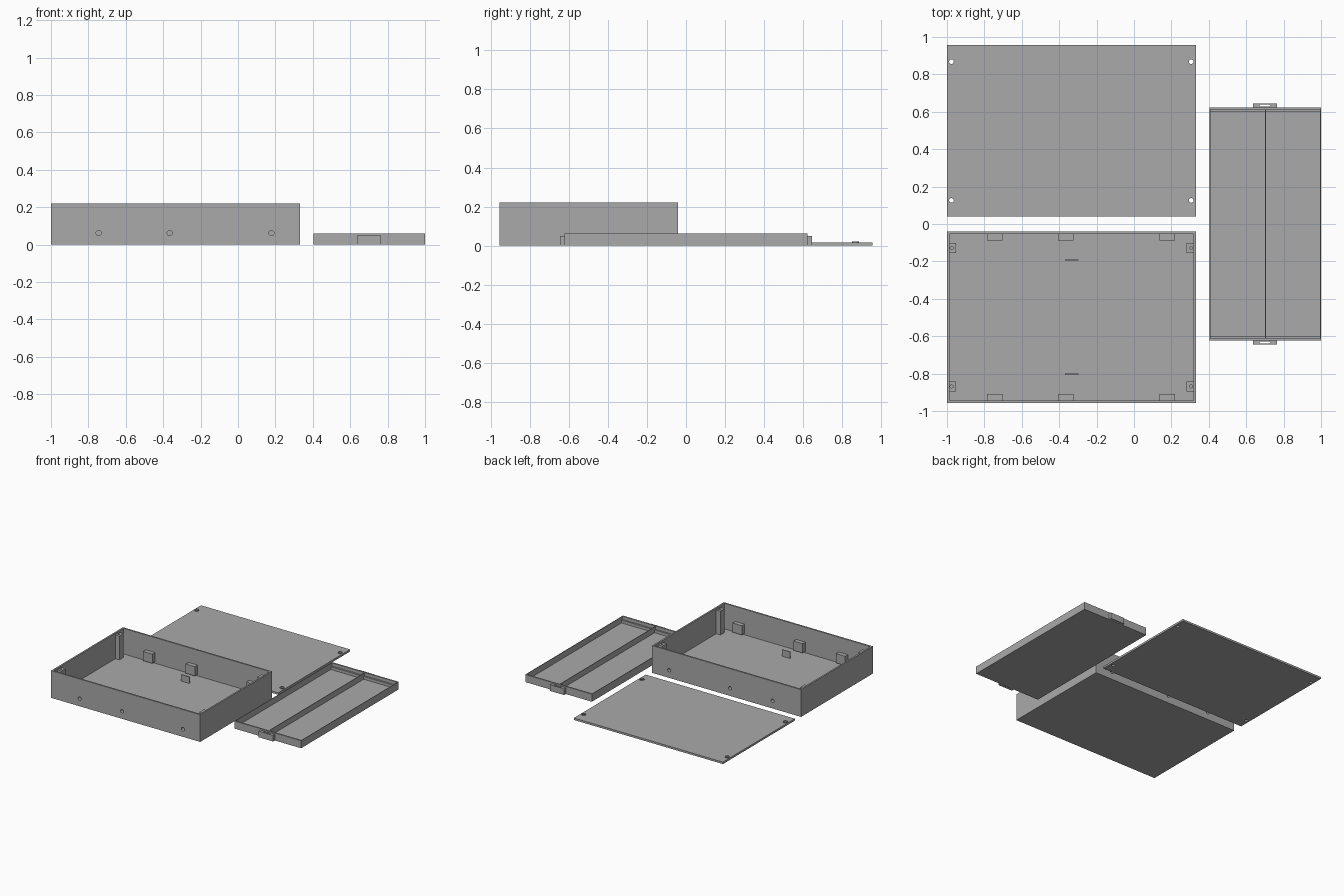
import bpy, bmesh
from mathutils import Matrix, Vector

if "Cube" in bpy.data.objects:
    bpy.data.objects.remove(bpy.data.objects["Cube"])

grey = bpy.data.materials.new("grey plastic")
grey.diffuse_color = (0.40, 0.40, 0.40, 1)
grey.use_nodes = True
grey.node_tree.nodes["Principled BSDF"].inputs["Base Color"].default_value = grey.diffuse_color


def finish(bm, name):
    me = bpy.data.meshes.new(name)
    bm.to_mesh(me)
    bm.free()
    me.materials.append(grey)
    ob = bpy.data.objects.new(name, me)
    bpy.context.collection.objects.link(ob)
    return ob


def box(name, x0, x1, y0, y1, z0, z1):
    bm = bmesh.new()
    mat = Matrix.Translation(((x0 + x1) / 2, (y0 + y1) / 2, (z0 + z1) / 2))
    mat = mat @ Matrix.Diagonal((x1 - x0, y1 - y0, z1 - z0, 1))
    bmesh.ops.create_cube(bm, size=1, matrix=mat)
    return finish(bm, name)


def rod(name, start, end, r):
    """Cylinder between two points."""
    a, b = Vector(start), Vector(end)
    rot = (b - a).to_track_quat('Z', 'Y').to_matrix().to_4x4()
    bm = bmesh.new()
    bmesh.ops.create_cone(bm, cap_ends=True, segments=24, radius1=r, radius2=r,
                          depth=(b - a).length,
                          matrix=Matrix.Translation((a + b) / 2) @ rot)
    return finish(bm, name)


def combine(ob, other, operation):
    m = ob.modifiers.new(operation.lower(), 'BOOLEAN')
    m.operation = operation
    m.solver = 'EXACT'
    m.object = other
    bpy.context.view_layer.objects.active = ob
    bpy.ops.object.modifier_apply(modifier=m.name)
    bpy.data.objects.remove(other)


def cut(ob, cutter):
    combine(ob, cutter, 'DIFFERENCE')


# Open case
L, R, F, B, H = -1.0, 0.332, -0.957, -0.04, 0.22
W = 0.013
case = box("case", L, R, F, B, 0, H)
cut(case, box("cavity", L + W, R - W, F + W, B - W, W, H + 0.1))

# Latch blocks on the front and back walls, with side holes running into them
for i, x in enumerate((-0.745, -0.365, 0.178)):
    for side, wall, inward in (("front", F, 1), ("back", B, -1)):
        ya, yb = sorted((wall + inward * (W - 0.001), wall + inward * 0.048))
        block = box(f"{side}_block_{i + 1}", x - 0.041, x + 0.041, ya, yb, 0.025, 0.1)
        for target in (case, block):
            cut(target, rod("hole", (x, wall - inward * 0.05, 0.062),
                            (x, wall + inward * 0.036, 0.062), 0.014))

# Screw posts in the corners
for sx, x0, x1, hx in (("left", L + W - 0.001, -0.951, -0.975),
                       ("right", 0.281, R - W + 0.001, 0.306)):
    for sy, yc in (("front", -0.868), ("back", -0.128)):
        post = box(f"{sx}_{sy}_post", x0, x1, yc - 0.027, yc + 0.027, W - 0.001, 0.205)
        cut(post, rod("hole", (hx, yc, 0.1), (hx, yc, 0.3), 0.008))

# Thin upright tabs on the case floor
for name, y in (("front_tab", -0.803), ("back_tab", -0.193)):
    box(name, -0.37, -0.298, y - 0.003, y + 0.003, W - 0.001, 0.066)

# Lid with four collared screw holes
lid = box("lid", L, R, 0.04, 0.957, 0, 0.016)
for x in (-0.976, 0.306):
    for y in (0.126, 0.868):
        cut(lid, rod("hole", (x, y, -0.1), (x, y, 0.1), 0.0125))
        collar = rod("screw_collar", (x, y, 0.0155), (x, y, 0.021), 0.018)
        cut(collar, rod("hole", (x, y, -0.1), (x, y, 0.1), 0.0125))

# Two-lane tray
TL, TR, TY, TH = 0.405, 1.0, 0.623, 0.061
tray = box("tray", TL, TR, -TY, TY, 0, TH)
cut(tray, box("cavity", TL + 0.005, TR - 0.005, -TY + 0.012, TY - 0.012, 0.012, 0.2))
box("tray_divider", 0.6995, 0.7045, -TY + 0.011, TY - 0.011, 0.011, TH - 0.003)

# Ledges inside the tray ends and slotted ears outside them
for side, s in (("front", -1), ("back", 1)):
    ya, yb = sorted((s * 0.598, s * (TY - 0.011)))
    box(f"{side}_tray_ledge", TL + 0.004, TR - 0.004, ya, yb, 0.011, 0.035)
    ya, yb = sorted((s * (TY - 0.001), s * 0.645))
    ear = box(f"{side}_tray_ear", 0.637, 0.765, ya, yb, 0, 0.05)
    ya, yb = sorted((s * 0.627, s * 0.639))
    cut(ear, box("slot", 0.672, 0.731, ya, yb, -0.1, 0.1))
